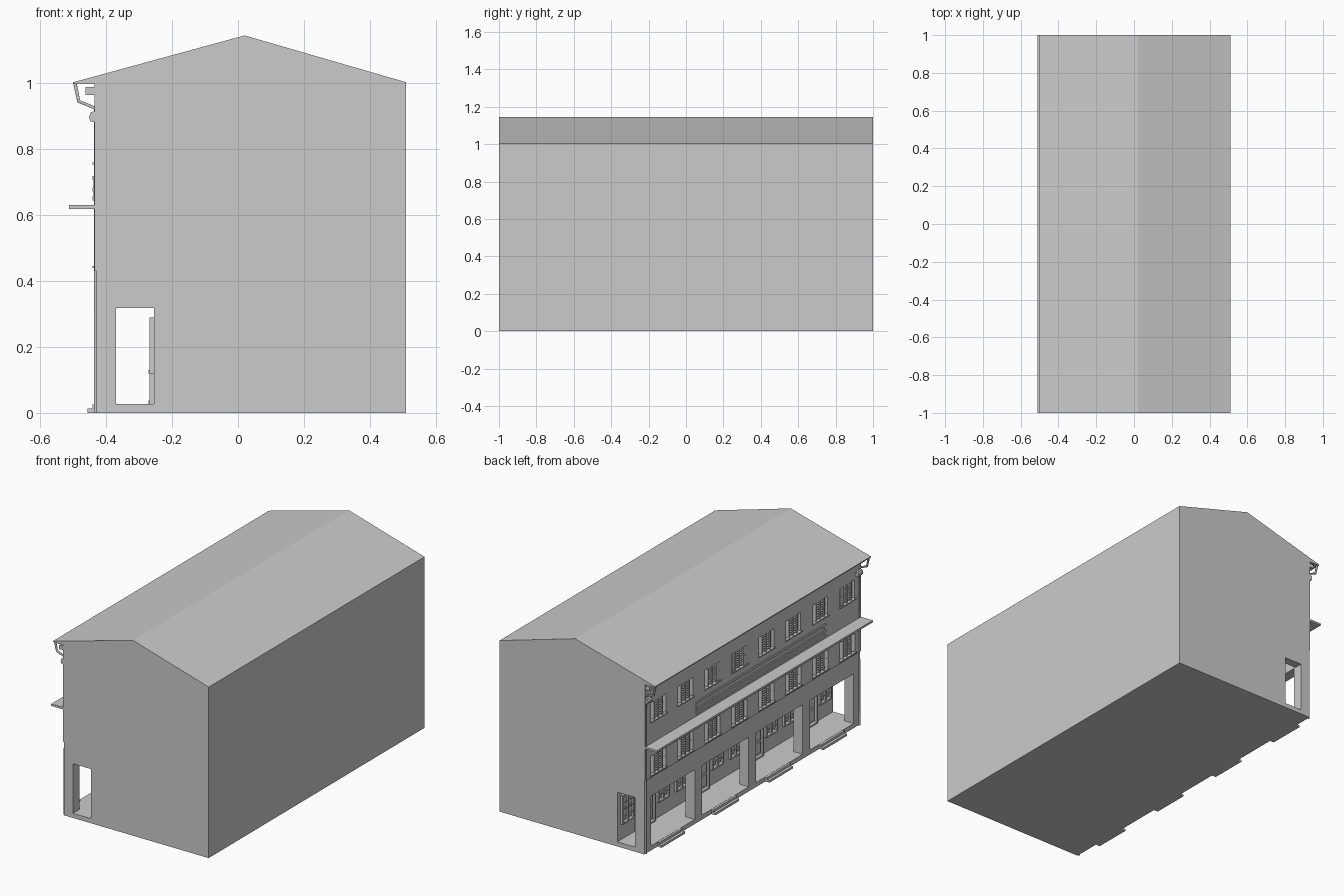
import bpy, bmesh, random
from mathutils import Matrix, Vector
from math import radians

if "Cube" in bpy.data.objects:
    bpy.data.objects.remove(bpy.data.objects["Cube"])

random.seed(4)


def boxes(name, items):
    """One object from (x0, x1, y0, y1, z0, z1) boxes."""
    bm = bmesh.new()
    for x0, x1, y0, y1, z0, z1 in items:
        m = Matrix.Translation(((x0 + x1) / 2, (y0 + y1) / 2, (z0 + z1) / 2))
        bmesh.ops.create_cube(bm, size=1, matrix=m @ Matrix.Diagonal((x1 - x0, y1 - y0, z1 - z0, 1)))
    return finish(name, bm)


def finish(name, bm):
    bmesh.ops.recalc_face_normals(bm, faces=bm.faces)
    me = bpy.data.meshes.new(name)
    bm.to_mesh(me)
    bm.free()
    ob = bpy.data.objects.new(name, me)
    bpy.context.collection.objects.link(ob)
    return ob


def prism(name, profile, y0, y1):
    """Extrude an x-z profile along y."""
    bm = bmesh.new()
    f = bm.faces.new([bm.verts.new((x, y0, z)) for x, z in profile])
    r = bmesh.ops.extrude_face_region(bm, geom=[f])
    bmesh.ops.translate(bm, verts=[v for v in r["geom"] if isinstance(v, bmesh.types.BMVert)],
                        vec=(0, y1 - y0, 0))
    return finish(name, bm)


def cut(ob, cutter):
    mod = ob.modifiers.new("openings", "BOOLEAN")
    mod.object = cutter
    mod.solver = "EXACT"
    cutter.hide_render = True
    cutter.hide_viewport = True
    cutter.display_type = "WIRE"


BAYS = [-0.75, -0.25, 0.25, 0.75]
WIN_Y = [0.875 - 0.25 * i for i in range(8)]
ROWS = [(0.445, 0.555), (0.76, 0.87)]
HALF = 0.074

# Main masses
boxes("floor_slab", [(-0.43, 0.51, -1, 1, 0, 0.027)])
boxes("ground_storey", [(-0.255, 0.51, -1, 1, 0.027, 0.43)])
upper = boxes("upper_storeys", [(-0.435, 0.51, -1, 1, 0.43, 1.0)])
prism("roof", [(-0.5, 0.997), (-0.5, 1.003), (0.02, 1.145), (0.51, 1.003), (0.51, 0.997)], -1, 1)

# Arcade columns, lintel and pierced end walls
cols = [(-0.43, -0.37, y - 0.033, y + 0.033, 0.02, 0.33) for y in (-0.5, 0, 0.5)]
for s in (-1, 1):
    a, b = sorted((s, s * 0.94))
    cols.append((-0.43, -0.37, a, b, 0.02, 0.33))
boxes("arcade_columns", cols)
boxes("arcade_lintel", [(-0.43, -0.37, -1, 1, 0.318, 0.432)])
boxes("end_wall_heads", [(-0.37, -0.255, min(s, s * 0.95), max(s, s * 0.95), 0.318, 0.432) for s in (-1, 1)])

# Entrance steps, one set per bay
steps = []
for y in BAYS:
    steps += [(-0.457, -0.43, y - 0.09, y + 0.13, 0, 0.013),
              (-0.442, -0.42, y - 0.09, y + 0.13, 0, 0.026)]
boxes("entrance_steps", steps)

# Doors and side windows along the arcade wall
frames, panels, bars = [], [], []
for y in BAYS:
    for dy, hw, z0, z1 in ((0, 0.085, 0.027, 0.29), (-0.165, 0.05, 0.12, 0.29), (0.165, 0.05, 0.12, 0.29)):
        c = y + dy
        frames += [(-0.268, -0.25, c + s * hw - 0.006, c + s * hw + 0.006, z0, z1) for s in (-1, 0, 1)]
        frames += [(-0.268, -0.25, c - hw, c + hw, z1 - 0.01, z1)]
        frames += [(-0.272, -0.25, c - hw, c + hw, z0, z0 + 0.01)]
        n = 3 if dy == 0 else 2
        h = (z1 - z0 - 0.03) / n
        for s in (-1, 1):
            for k in range(n):
                m, zz = c + s * hw / 2, z0 + 0.015 + k * h
                panels.append((-0.261, -0.25, m - hw * 0.3, m + hw * 0.3, zz + 0.008, zz + h - 0.008))
        if dy:
            bars += [(-0.266, -0.262, c - hw, c + hw, z, z + 0.004) for z in (0.16, 0.2, 0.24)]
boxes("door_and_window_frames", frames)
boxes("door_panels", panels)
boxes("window_bars", bars)

# Window recesses in the upper facade
cut(upper, boxes("window_cutter", [(-0.5, -0.415, y - HALF, y + HALF, z0, z1)
                                   for y in WIN_Y for z0, z1 in ROWS]))

# Window mullions, sills and louvre slats
mull, sills, slats = [], [], []
for y in WIN_Y:
    for z0, z1 in ROWS:
        mull += [(-0.434, -0.414, y + k * HALF / 2 - 0.003, y + k * HALF / 2 + 0.003, z0, z1)
                 for k in (-1.94, -1, 0, 1, 1.94)]
        sills += [(-0.441, -0.42, y - HALF - 0.004, y + HALF + 0.004, z0 - 0.006, z0)]
        for k in (-1, 1):
            c = y + k * HALF / 4
            slats += [(-0.431, -0.414, c - HALF / 4, c + HALF / 4, z0 + 0.008 + i * 0.0135,
                       z0 + 0.013 + i * 0.0135) for i in range(8)]
boxes("window_mullions", mull)
boxes("window_sills", sills)
boxes("louvre_slats", slats)

# Hinged shutter leaves, swung outwards at varied angles
bm = bmesh.new()
for y in WIN_Y:
    for z0, z1 in ROWS:
        for s in (-1, 1):
            swing = random.choice((90, 90, 80, 70, 4))
            hinge = Matrix.Translation((-0.434, y + s * (HALF - 0.002), (z0 + z1) / 2))
            turn = Matrix.Rotation(radians(s * swing), 4, "Z")
            h = z1 - z0
            parts = [(0.019, 0, 0.004, 0.036, h)]
            parts += [(px, 0, 0.007, 0.005, h) for px in (0.0025, 0.0345)]
            parts += [(0.019, pz * h, 0.007, 0.036, 0.006) for pz in (-0.47, 0, 0.47)]
            for py, pz, tx, ty, tz in parts:
                # closed leaf runs from the hinge toward the window centre
                m = hinge @ turn @ Matrix.Translation((0, -s * py, pz)) @ Matrix.Diagonal((tx, ty, tz, 1))
                bmesh.ops.create_cube(bm, size=1, matrix=m)
finish("shutters", bm)

# Canopy and raised horizontal mouldings above it
boxes("canopy", [(-0.512, -0.425, -1, 1, 0.619, 0.631)])
boxes("facade_mouldings", [(-0.441, -0.43, -0.67, 0.53, z, z + 0.012) for z in (0.645, 0.672, 0.706)]
      + [(-0.438, -0.43, y - 0.006, y + 0.006, 0.645, 0.718) for y in (-0.664, 0.524)])

# Eave brackets and downpipes at both ends
for s, side in ((-1, "front"), (1, "rear")):
    y0, y1 = sorted((s * 0.998, s * 0.955))
    boxes("eave_block_" + side, [(-0.462, -0.43, y0, y1, 0.965, 0.988)])
    prism("eave_corbel_" + side, [(-0.43, 0.88), (-0.448, 0.885), (-0.452, 0.897),
                                  (-0.446, 0.913), (-0.43, 0.915)], y0, y1)
    cu = bpy.data.curves.new("downpipe_" + side, "CURVE")
    cu.dimensions = "3D"
    cu.bevel_depth = 0.006
    cu.bevel_resolution = 1
    cu.use_fill_caps = True
    path = [(-0.494, 0.997), (-0.483, 0.945), (-0.432, 0.924), (-0.432, 0.0)]
    sp = cu.splines.new("POLY")
    sp.points.add(len(path) - 1)
    for p, (x, z) in zip(sp.points, path):
        p.co = (x, s * 0.988, z, 1)
    ob = bpy.data.objects.new("downpipe_" + side, cu)
    bpy.context.collection.objects.link(ob)
